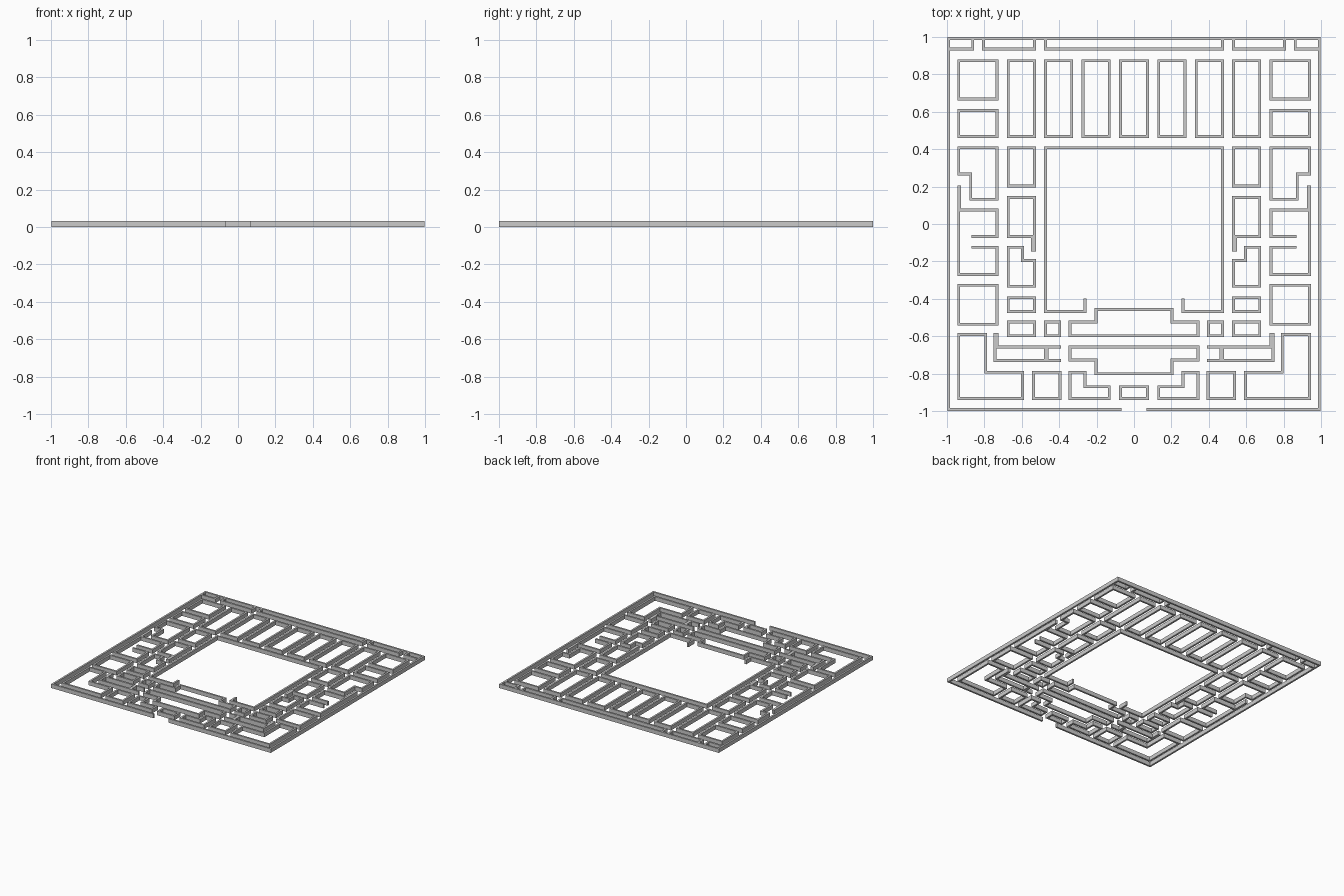
import bpy, bmesh
from mathutils import Vector

if "Cube" in bpy.data.objects:
    bpy.data.objects.remove(bpy.data.objects["Cube"])

H = 0.033   # wall height
T = 0.015   # wall thickness


def wall(name, pts, closed=True, mirror=True):
    """Ribbon wall: pts is the outer outline, thickness goes inward."""
    p = [Vector(q) for q in pts]
    n = len(p)
    area = sum(p[i].cross(p[(i + 1) % n]) for i in range(n))
    s = 1 if area > 0 else -1

    def normal(a, b):
        d = (b - a).normalized()
        return Vector((-d.y, d.x)) * s

    inner = []
    for i in range(n):
        ns = []
        if closed or i > 0:
            ns.append(normal(p[i - 1], p[i]))
        if closed or i < n - 1:
            ns.append(normal(p[i], p[(i + 1) % n]))
        m = sum(ns, Vector((0, 0))) / len(ns)
        inner.append(p[i] + m * (T / m.length_squared))

    bm = bmesh.new()
    rings = [[bm.verts.new((a.x, a.y, z)) for a in line]
             for line, z in ((p, 0), (p, H), (inner, H), (inner, 0))]
    for i in range(n if closed else n - 1):
        j = (i + 1) % n
        for k in range(4):
            a, b = rings[k], rings[(k + 1) % 4]
            bm.faces.new((a[i], a[j], b[j], b[i]))
    if not closed:
        for i in (0, n - 1):
            bm.faces.new([r[i] for r in rings])
    finish(name, bm, mirror)


def finish(name, bm, mirror):
    bmesh.ops.recalc_face_normals(bm, faces=bm.faces)
    me = bpy.data.meshes.new(name)
    bm.to_mesh(me)
    bm.free()
    ob = bpy.data.objects.new(name, me)
    bpy.context.collection.objects.link(ob)
    if mirror:
        md = ob.modifiers.new("Mirror", 'MIRROR')
        md.use_mirror_merge = False


def room(name, x0, x1, y0, y1, mirror=True):
    wall(name, [(x0, y0), (x1, y0), (x1, y1), (x0, y1)], True, mirror)


def post(name, x0, x1, y0, y1):
    bm = bmesh.new()
    bmesh.ops.create_cube(bm, size=1)
    for v in bm.verts:
        v.co = ((x0 + x1) / 2 + v.co.x * (x1 - x0),
                (y0 + y1) / 2 + v.co.y * (y1 - y0), (v.co.z + 0.5) * H)
    finish(name, bm, True)


def both(half):
    """Left half of a symmetric outline completed with its mirror image."""
    return half + [(-x, y) for x, y in reversed(half)]


# outer wall with front gateway
wall("outer_wall", both([(-0.068, -1), (-0.998, -1), (-0.998, 1)]), False, False)

# narrow cells along the back wall
wall("back_corner_cell", [(-0.855, 0.99), (-0.855, 0.928), (-0.99, 0.928)], False)
wall("back_side_cell", [(-0.525, 0.99), (-0.525, 0.928), (-0.812, 0.928), (-0.812, 0.99)], False)
wall("back_middle_cell", both([(-0.48, 0.99), (-0.48, 0.928)]), False, False)

# row of tall back rooms
for i, (x0, x1) in enumerate([(-0.68, -0.525), (-0.48, -0.325), (-0.28, -0.125)]):
    room(f"back_room_{i + 1}", x0, x1, 0.46, 0.88)
room("back_room_middle", -0.08, 0.08, 0.46, 0.88, False)

# outer side column
for i, (y0, y1) in enumerate([(0.66, 0.88), (0.46, 0.615), (-0.543, -0.32)]):
    room(f"side_room_{i + 1}", -0.945, -0.725, y0, y1)
wall("side_notched_room", [(-0.945, 0.415), (-0.725, 0.415), (-0.725, 0.125),
                           (-0.88, 0.125), (-0.88, 0.26), (-0.945, 0.26)])
wall("side_open_room", [(-0.868, -0.075), (-0.725, -0.075), (-0.725, 0.082), (-0.945, 0.082),
                        (-0.945, -0.277), (-0.725, -0.277), (-0.725, -0.117),
                        (-0.868, -0.117)], False)
post("side_spur", -0.945, -0.925, 0.075, 0.205)
wall("front_corner_room", [(-0.945, -0.583), (-0.785, -0.583), (-0.785, -0.785),
                           (-0.588, -0.785), (-0.588, -0.94), (-0.945, -0.94)])

# inner side column
for i, (y0, y1) in enumerate([(0.195, 0.415), (-0.075, 0.15),
                              (-0.475, -0.387), (-0.605, -0.517)]):
    room(f"inner_room_{i + 1}", -0.68, -0.525, y0, y1)
post("inner_spur", -0.55, -0.525, -0.147, -0.065)
wall("inner_notched_room", [(-0.68, -0.117), (-0.588, -0.117), (-0.588, -0.187),
                            (-0.525, -0.187), (-0.525, -0.34), (-0.68, -0.34)])
room("small_room", -0.48, -0.39, -0.605, -0.517)

# courtyard, open at the front
wall("courtyard_wall", both([(-0.255, -0.397), (-0.255, -0.475),
                             (-0.48, -0.475), (-0.48, 0.415)]), False, False)

# central halls with a projecting bay
wall("upper_hall", both([(-0.21, -0.45), (-0.21, -0.517), (-0.35, -0.517),
                         (-0.35, -0.605)]), True, False)
wall("lower_hall", both([(-0.35, -0.65), (-0.35, -0.735), (-0.21, -0.735),
                         (-0.21, -0.808)]), True, False)

# side passages beside the lower hall
wall("passage", [(-0.39, -0.65), (-0.75, -0.65), (-0.75, -0.737), (-0.39, -0.737)], False)
post("passage_spur", -0.75, -0.725, -0.66, -0.583)
post("passage_divider", -0.482, -0.457, -0.73, -0.655)

# front row of rooms
room("front_room", -0.545, -0.388, -0.94, -0.785)
wall("front_stepped_room", [(-0.35, -0.785), (-0.255, -0.785), (-0.255, -0.863),
                            (-0.125, -0.863), (-0.125, -0.94), (-0.35, -0.94)])
room("front_middle_room", -0.08, 0.08, -0.94, -0.863, False)
